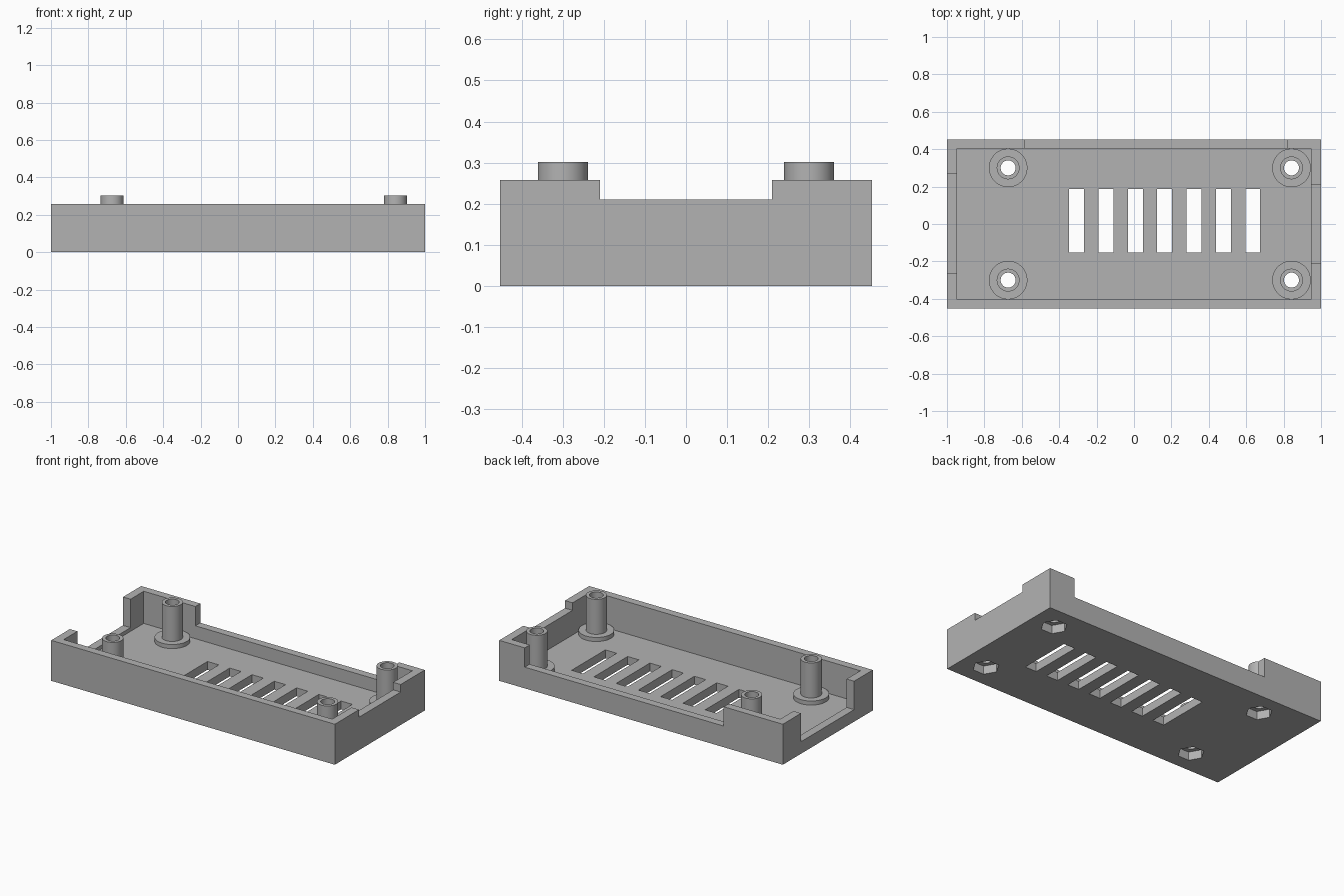
import bpy, bmesh, math
from mathutils import Matrix, Vector

if "Cube" in bpy.data.objects:
    bpy.data.objects.remove(bpy.data.objects["Cube"], do_unlink=True)

HALF_Y, HEIGHT, FLOOR, WALL = 0.453, 0.258, 0.053, 0.053
POSTS = [(x, y) for x in (-0.673, 0.842) for y in (-0.3, 0.3)]

grey = bpy.data.materials.new("plastic grey")
grey.use_nodes = True
colour = (0.45, 0.45, 0.45, 1)
grey.diffuse_color = colour
grey.node_tree.nodes["Principled BSDF"].inputs["Base Color"].default_value = colour


def finish(name, bm):
    mesh = bpy.data.meshes.new(name)
    bmesh.ops.recalc_face_normals(bm, faces=bm.faces)
    bm.to_mesh(mesh)
    bm.free()
    mesh.materials.append(grey)
    obj = bpy.data.objects.new(name, mesh)
    bpy.context.collection.objects.link(obj)
    return obj


def box(bm, x, y, z):
    low, high = Vector((x[0], y[0], z[0])), Vector((x[1], y[1], z[1]))
    size = Matrix.Diagonal((*(high - low), 1))
    bmesh.ops.create_cube(bm, size=1, matrix=Matrix.Translation((low + high) / 2) @ size)


def cut(obj, bm):
    cutter = finish("cutter", bm)
    cutter.hide_render = True
    mod = obj.modifiers.new("cut", "BOOLEAN")
    mod.operation, mod.solver, mod.object = "DIFFERENCE", "EXACT", cutter
    bpy.context.view_layer.objects.active = obj
    bpy.ops.object.modifier_apply(modifier=mod.name)
    bpy.data.objects.remove(cutter, do_unlink=True)


def cut_box(obj, x, y, z):
    bm = bmesh.new()
    box(bm, x, y, z)
    cut(obj, bm)


# Open tray
bm = bmesh.new()
box(bm, (-1, 1), (-HALF_Y, HALF_Y), (0, HEIGHT))
tray = finish("tray", bm)
inner_x, inner_y = 1 - WALL, HALF_Y - WALL + 0.003
cut_box(tray, (-inner_x, inner_x), (-inner_y, inner_y), (FLOOR, 1))

# Openings in the two ends and the back wall
cut_box(tray, (0.9, 1.1), (-0.21, 0.21), (0.21, 1))
cut_box(tray, (-1.1, -0.9), (-0.265, 0.27), (0.077, 1))
cut_box(tray, (-0.583, 0.82), (0.38, 0.5), (0.135, 1))

# Ventilation slots
bm = bmesh.new()
for i in range(7):
    x = -0.347 + i * 0.157
    box(bm, (x, x + 0.08), (-0.152, 0.188), (-0.1, 0.1))
cut(tray, bm)

# Hexagonal nut pockets under the standoffs
bm = bmesh.new()
for x, y in POSTS:
    bmesh.ops.create_cone(bm, cap_ends=True, segments=6, radius1=0.077, radius2=0.077, depth=0.2,
                          matrix=Matrix.Translation((x, y, 0)) @ Matrix.Rotation(math.pi / 2, 4, "Z"))
    bmesh.ops.rotate(bm, verts=[], cent=(x, y, 0), matrix=Matrix.Identity(3))
cut(tray, bm)

# Hollow standoffs, each turned from one profile with a wide foot
PROFILE = [(0.04, FLOOR), (0.103, FLOOR), (0.103, 0.079), (0.061, 0.079), (0.061, 0.302), (0.04, 0.302)]
for number, (x, y) in enumerate(POSTS, 1):
    bm = bmesh.new()
    verts = [bm.verts.new((r, 0, z)) for r, z in PROFILE]
    edges = [bm.edges.new((v, verts[i - 1])) for i, v in enumerate(verts)]
    bmesh.ops.spin(bm, geom=verts + edges, axis=(0, 0, 1), cent=(0, 0, 0),
                   angle=math.tau, steps=64, use_merge=True)
    bmesh.ops.remove_doubles(bm, verts=bm.verts, dist=0.0001)
    bmesh.ops.translate(bm, verts=bm.verts, vec=(x, y, 0))
    post = finish(f"standoff_{number}", bm)
    bpy.ops.object.select_all(action="DESELECT")
    post.select_set(True)
    bpy.context.view_layer.objects.active = post
    bpy.ops.object.shade_smooth_by_angle(angle=math.radians(35))
